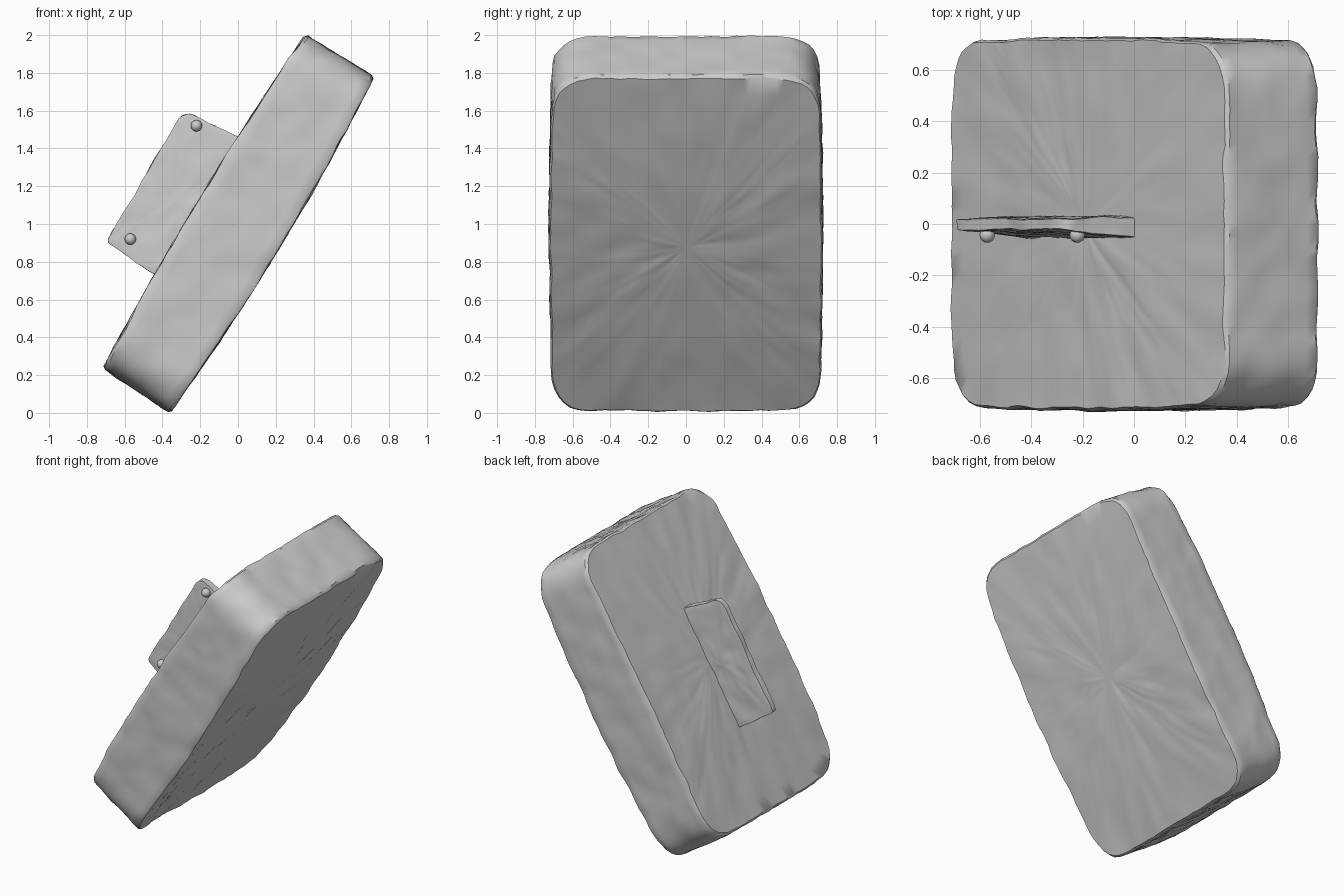
import bpy, bmesh, math
from mathutils import Matrix, Vector, noise

cube = bpy.data.objects.get("Cube")
if cube:
    bpy.data.objects.remove(cube, do_unlink=True)

grey = bpy.data.materials.new("plain_grey")
grey.use_nodes = True
grey.diffuse_color = (0.6, 0.6, 0.6, 1)
grey.node_tree.nodes["Principled BSDF"].inputs["Base Color"].default_value = (0.6, 0.6, 0.6, 1)

# Leaning frame: length axis, width axis, thickness axis, origin
LEAN = math.radians(58.7)
ALONG = Vector((math.cos(LEAN), 0, math.sin(LEAN)))
OUT = Vector((math.sin(LEAN), 0, -math.cos(LEAN)))
ORIGIN = Vector((0, 0, 1.005))


def place(u, y, n):
    return ORIGIN + ALONG * u + OUT * n + Vector((0, y, 0))


def rounded_outline(corners, radii, step):
    """Counter-clockwise polygon with rounded corners, evenly subdivided."""
    keys = []
    for i, (corner, r) in enumerate(zip(corners, radii)):
        c = Vector(corner)
        a = c + (Vector(corners[i - 1]) - c).normalized() * r
        b = c + (Vector(corners[(i + 1) % len(corners)]) - c).normalized() * r
        for k in range(9):
            t = k / 8
            # blend of quadratic and circular rounding
            keys.append(a * (1 - t) ** 2 + c * 2 * t * (1 - t) + b * t * t)
    points = []
    for i, p in enumerate(keys):
        q = keys[(i + 1) % len(keys)]
        count = max(1, round((q - p).length / step))
        points += [p.lerp(q, k / count) for k in range(count)]
    return points


def build(name, outline, rings, shape, wobble):
    """Stack scaled outlines through the thickness and close both ends."""
    bm = bmesh.new()
    mid = sum(outline, Vector((0, 0))) / len(outline)

    def vert(p, t):
        co = place(*shape(p.x, p.y, t))
        return bm.verts.new(co + noise.noise_vector(co * 7) * wobble
                            + noise.noise_vector(co * 23) * wobble * 0.5)

    loops = [[vert(mid + (p - mid) * s, t) for p in outline] for s, t in rings]
    for a, b in zip(loops, loops[1:]):
        for i in range(len(a)):
            j = (i + 1) % len(a)
            bm.faces.new((a[i], a[j], b[j], b[i]))
    for loop, t in ((loops[0], -1), (loops[-1], 1)):
        hub = vert(mid, t)
        for i in range(len(loop)):
            bm.faces.new((loop[i - 1], loop[i], hub))
    bmesh.ops.recalc_face_normals(bm, faces=bm.faces)
    mesh = bpy.data.meshes.new(name)
    bm.to_mesh(mesh)
    bm.free()
    finish(bpy.data.objects.new(name, mesh))


def finish(obj):
    obj.data.materials.append(grey)
    bpy.context.collection.objects.link(obj)
    bpy.ops.object.select_all(action="DESELECT")
    obj.select_set(True)
    bpy.context.view_layer.objects.active = obj
    bpy.ops.object.shade_smooth_by_angle(angle=math.radians(40))


def ring_stack(inset, sides):
    face = [(k / 10, 1) for k in range(1, 10)] + [(1 - inset, 1)]
    wall = [(1, 0.93 - 1.86 * k / sides) for k in range(sides + 1)]
    return [(s, -t) for s, t in face] + [(s, -t) for s, t in wall] + \
           [(s, t) for s, t in reversed(face)]


# Main slab: gently swollen block with rounded corners
def slab_shape(u, y, t):
    swell = 1 - min(1, (u / 1.03) ** 2)
    half = 0.212 + swell * (0.042 if t > 0 else 0.028)
    bulge = 1 + 0.025 * swell
    return u - 0.01 * t * (u < 0), y * bulge, half * t


L, W = 1.035, 0.705
slab = rounded_outline([(-L, -W), (L, -W), (L, W), (-L, W)],
                       [0.23, 0.22, 0.22, 0.22], 0.045)
build("main_slab", slab, ring_stack(0.012, 10), slab_shape, 0.009)


# Thin upright tab on the upper side, thinner towards its free edge
def tab_shape(u, n, t):
    depth = min(1, max(0, (n + 0.56) / 0.32))
    return u, -0.012 * depth + (0.02 + 0.022 * depth) * t, n


tab = rounded_outline([(-0.45, -0.54), (0.36, -0.56), (0.40, -0.12), (-0.46, -0.12)],
                      [0.03, 0.07, 0.03, 0.03], 0.04)
build("tab", tab, ring_stack(0.03, 4), tab_shape, 0.008)

# Two small studs on the front of the tab
for label, x, z in (("upper", -0.22, 1.52), ("lower", -0.57, 0.92)):
    bm = bmesh.new()
    bmesh.ops.create_uvsphere(bm, u_segments=16, v_segments=10, radius=0.03,
                              matrix=Matrix.Translation((x, -0.043, z)))
    mesh = bpy.data.meshes.new(label + "_stud")
    bm.to_mesh(mesh)
    bm.free()
    finish(bpy.data.objects.new(label + "_stud", mesh))
